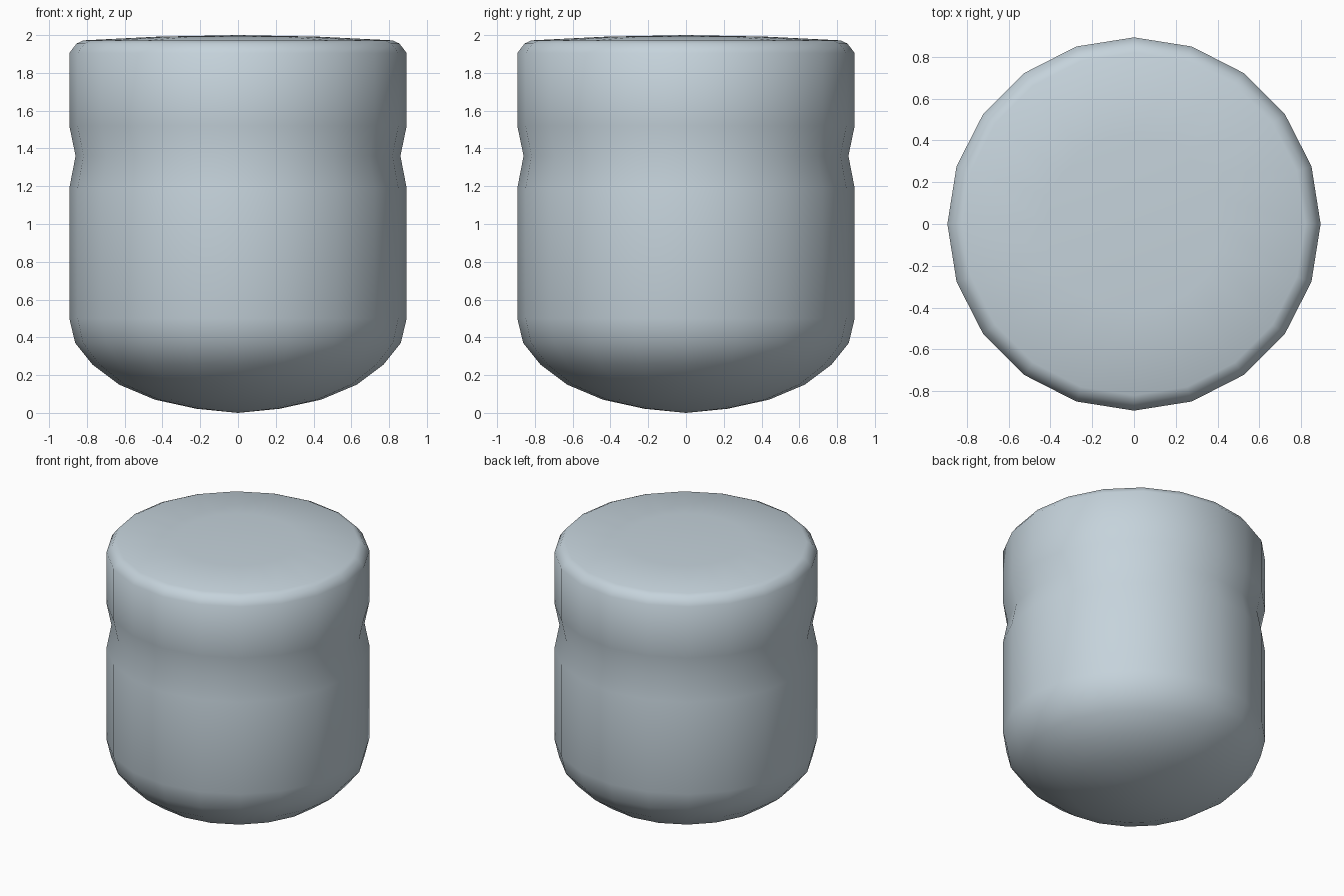
import bpy, bmesh, math

if "Cube" in bpy.data.objects:
    bpy.data.objects.remove(bpy.data.objects["Cube"])

SIDES = 20
# half-section (radius, height) from bottom centre to top centre
profile = [(0, 0), (0.22, 0.022), (0.44, 0.07), (0.63, 0.15), (0.77, 0.255),
           (0.862, 0.37), (0.893, 0.50), (0.893, 1.19), (0.86, 1.36),
           (0.893, 1.52), (0.893, 1.905), (0.855, 1.955), (0.82, 1.972),
           (0.42, 1.992), (0, 2.0)]

# revolve the section into a closed body
bm = bmesh.new()
verts = [bm.verts.new((r, 0, z)) for r, z in profile]
edges = [bm.edges.new(p) for p in zip(verts, verts[1:])]
bmesh.ops.spin(bm, geom=verts + edges, cent=(0, 0, 0), axis=(0, 0, 1),
               angle=2 * math.pi, steps=SIDES)
bmesh.ops.remove_doubles(bm, verts=bm.verts, dist=0.0005)
bmesh.ops.recalc_face_normals(bm, faces=bm.faces)
for f in bm.faces:
    f.smooth = True
mesh = bpy.data.meshes.new("round_body")
bm.to_mesh(mesh)
bm.free()

# single pale grey-blue colour
mat = bpy.data.materials.new("pale_grey_blue")
mat.diffuse_color = (0.56, 0.65, 0.71, 1)
mat.use_nodes = True
mat.node_tree.nodes["Principled BSDF"].inputs["Base Color"].default_value = mat.diffuse_color
mesh.materials.append(mat)
body = bpy.data.objects.new("round_body", mesh)
bpy.context.collection.objects.link(body)
